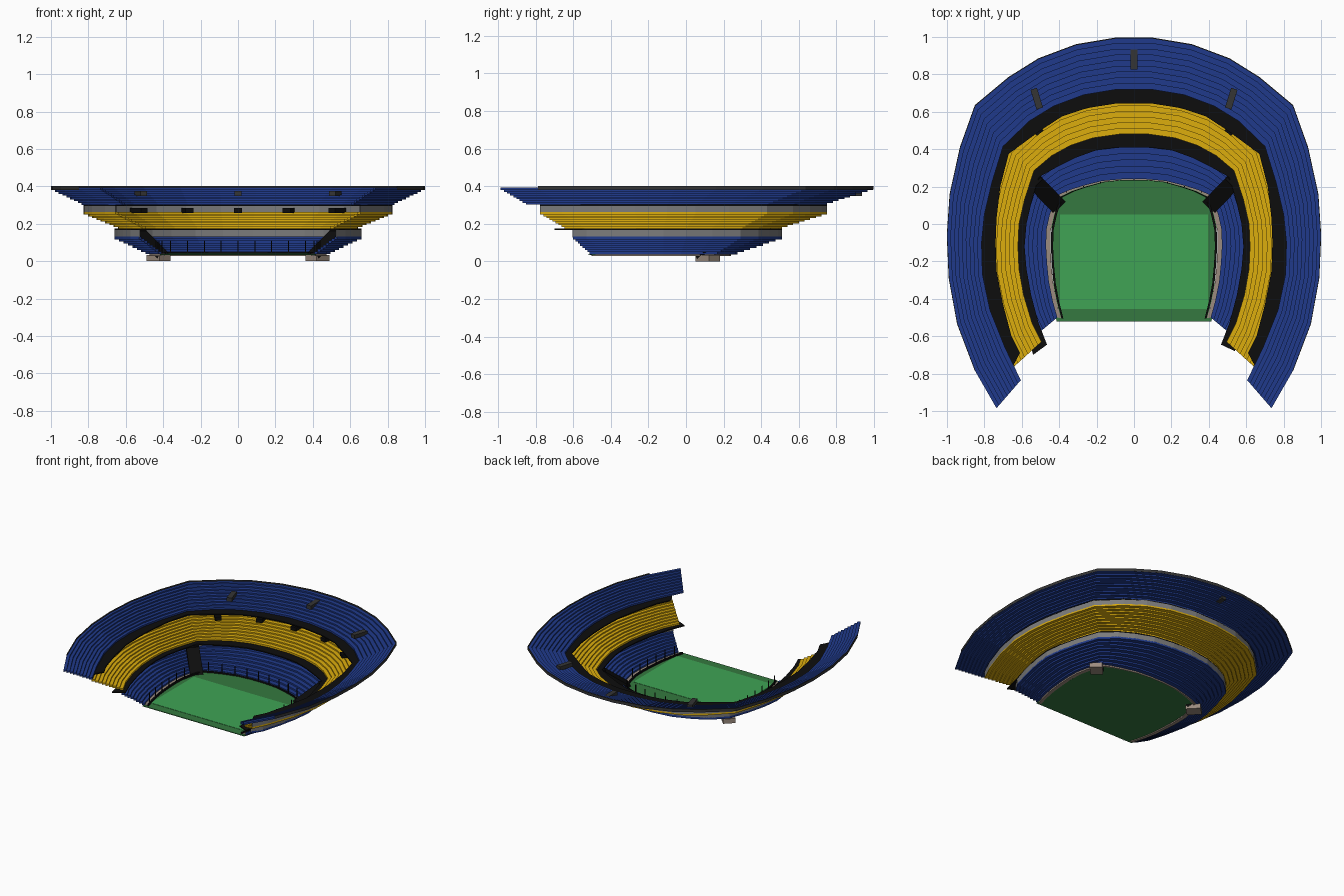
import bpy, bmesh, math
from mathutils import Vector, Matrix

if "Cube" in bpy.data.objects:
    bpy.data.objects.remove(bpy.data.objects["Cube"])


def material(name, rgb):
    m = bpy.data.materials.new(name)
    m.diffuse_color = (*rgb, 1)
    m.use_nodes = True
    m.node_tree.nodes["Principled BSDF"].inputs["Base Color"].default_value = m.diffuse_color
    return m


BLUE = material("seat_blue", (0.014, 0.042, 0.26))
GOLD = material("seat_gold", (0.72, 0.42, 0.004))
BLACK = material("black", (0.004, 0.004, 0.004))
DARK = material("dark_grey", (0.035, 0.035, 0.035))
GREY = material("concrete", (0.2, 0.2, 0.2))
TAN = material("clay", (0.33, 0.26, 0.21))
GRASS = material("grass", (0.05, 0.37, 0.09))
TURF = material("dark_grass", (0.035, 0.19, 0.05))


def finish(name, bm, mat):
    bmesh.ops.recalc_face_normals(bm, faces=bm.faces)
    me = bpy.data.meshes.new(name)
    bm.to_mesh(me)
    bm.free()
    me.materials.append(mat)
    ob = bpy.data.objects.new(name, me)
    bpy.context.collection.objects.link(ob)
    return ob


def full(half):
    return [(-x, y) for x, y in reversed(half)] + list(half)


def loft(name, inner, outer, profile, mat):
    """Sweep a closed (t, z) profile around the bowl; t runs inner to outer."""
    bm = bmesh.new()
    rings = []
    for (ax, ay), (bx, by) in zip(inner, outer):
        rings.append([bm.verts.new((ax + (bx - ax) * t, ay + (by - ay) * t, z))
                      for t, z in profile])
    n = len(profile)
    for a, b in zip(rings, rings[1:]):
        for i in range(n):
            j = (i + 1) % n
            bm.faces.new((a[i], a[j], b[j], b[i]))
    bm.faces.new(rings[0])
    bm.faces.new(rings[-1])
    return finish(name, bm, mat)


def rect(t0, t1, z0, z1):
    return [(t0, z0), (t1, z0), (t1, z1), (t0, z1)]


def steps(n, z0, z1):
    h = (z1 - z0) / n
    top = []
    for i in range(n):
        top += [(i / n, z0 + h * (i + 1)), ((i + 1) / n, z0 + h * (i + 1))]
    return top + [(t, z - 1.35 * h) for t, z in reversed(top)]


def box(name, loc, size, mat, angle=0, tilt=0):
    bm = bmesh.new()
    m = (Matrix.Translation(loc) @ Matrix.Rotation(angle, 4, 'Z')
         @ Matrix.Rotation(tilt, 4, 'X') @ Matrix.Diagonal((*size, 1)))
    bmesh.ops.create_cube(bm, size=1, matrix=m)
    return finish(name, bm, mat)


def slab(name, pts, z0, z1, mat):
    bm = bmesh.new()
    f = bm.faces.new([bm.verts.new((x, y, z0)) for x, y in pts])
    r = bmesh.ops.extrude_face_region(bm, geom=[f])
    for v in r["geom"]:
        if isinstance(v, bmesh.types.BMVert):
            v.co.z = z1
    return finish(name, bm, mat)


# Plan outlines of the right half, from back centre round to the front end
up_in = full([(.09, .72), (.27, .69), (.43, .63), (.56, .55), (.70, .415), (.76, .22),
              (.80, .05), (.815, -.1), (.81, -.27), (.77, -.46), (.69, -.66), (.605, -.835)])
up_out = full([(.10, .995), (.31, .96), (.51, .885), (.67, .785), (.85, .635), (.93, .41),
               (.985, .16), (1., -.06), (.99, -.29), (.945, -.535), (.85, -.785), (.735, -.985)])
mid_in = full([(.08, .48), (.22, .46), (.34, .42), (.44, .365), (.535, .285), (.585, .13),
               (.615, 0), (.62, -.12), (.615, -.24), (.59, -.38), (.545, -.53), (.495, -.63)])
mid_out = full([(.09, .75), (.28, .72), (.44, .66), (.57, .57), (.71, .43), (.77, .23),
                (.81, .05), (.825, -.1), (.82, -.27), (.78, -.46), (.71, -.66), (.655, -.775)])
mid_roof = full([(.09, .645), (.25, .62), (.385, .575), (.50, .50), (.67, .375), (.715, .2),
                 (.735, .03), (.74, -.1), (.735, -.25), (.70, -.43), (.655, -.6), (.61, -.69)])
low_in = full([(.06, .24), (.17, .23), (.27, .205), (.35, .18), (.415, .15), (.45, .05),
               (.468, -.03), (.47, -.12), (.465, -.21), (.455, -.31), (.435, -.41), (.41, -.5)])
low_out = full([(.08, .51), (.23, .49), (.36, .44), (.46, .385), (.56, .29), (.61, .14),
                (.645, 0), (.66, -.12), (.645, -.25), (.615, -.39), (.575, -.53), (.53, -.60)])
low_roof = full([(.08, .41), (.20, .395), (.31, .355), (.42, .30), (.51, .25), (.55, .11),
                 (.575, 0), (.585, -.12), (.575, -.24), (.55, -.38), (.51, -.53), (.465, -.645)])
low_roof_out = low_out[:]
low_roof_out[0], low_roof_out[-1] = (-.54, -.70), (.54, -.68)

# Three stepped seating tiers
loft("upper_seats", up_in, up_out, steps(9, .305, .393), BLUE)
loft("middle_seats", mid_in, mid_out, steps(9, .178, .262), GOLD)
loft("lower_seats", low_in, low_out, steps(8, .042, .132), BLUE)

# Concourse roofs, back walls and top rim
loft("middle_concourse_roof", mid_roof, mid_out, rect(0, 1, .294, .302), BLACK)
loft("lower_concourse_roof", low_roof, low_roof_out, rect(0, 1, .166, .174), BLACK)
loft("middle_back_wall", mid_roof, mid_out, rect(.9, 1, .258, .298), GREY)
loft("lower_back_wall", low_roof, low_out, rect(.9, 1, .128, .17), GREY)
loft("top_rim", up_in[1:-1], up_out[1:-1], rect(.985, 1.005, .382, .402), DARK)

# Field, infield and perimeter walls
edge = [(x, y) for x, y in low_in if y > .14]
slab("field", [(-.415, -.52), (-.44, -.2), (-.44, .05)] + edge
     + [(.44, .05), (.44, -.2), (.415, -.52)], .033, .038, TURF)
slab("infield", [(-.395, -.455), (.395, -.455), (.395, .05), (-.395, .05)], .037, .040, GRASS)
loft("clay_border", [(x * .93, y - .005) for x, y in low_in], low_in,
     rect(.3, 1.1, .028, .042), TAN)
loft("field_wall", [(x * .9, y - .008) for x, y in low_in], low_in,
     rect(.2, .45, .034, .05), BLACK)

# Posts along the field wall
for i in range(9):
    x = (i - 4) * .09
    y = .237 - .5 * x * x
    box("back_post", (x, y, .075), (.005, .005, .07), BLACK)
for s in (-1, 1):
    for y in (-.45, -.36, -.27, -.18, -.09, 0):
        x = .44 - .3 * (y + .12) ** 2
        box("side_post", (s * x, y, .075), (.005, .005, .07), BLACK)

# Corner ramps running from the concourse down to the field, with their mouths
for s in (-1, 1):
    a, b = Vector((s * .535, .23, .165)), Vector((s * .395, .085, .022))
    d = b - a
    yaw = math.atan2(-d.x, d.y)
    pitch = math.atan2(d.z, d.xy.length)
    box("corner_ramp", (a + b) / 2, (.088, d.length, .022), BLACK, yaw, pitch)
    box("ramp_mouth", (s * .425, .115, .017), (.085, .10, .034), TAN, yaw)
    box("ramp_portal", (s * .535, .23, .155), (.08, .05, .03), BLACK, yaw)

# Entrance boxes under the middle roof and on the upper tier
for x, y, a in ((0, .69, 0), (.27, .66, -.25), (.53, .52, -.7)):
    for s in ((1,) if x == 0 else (-1, 1)):
        box("middle_entrance", (s * x, y, .271), (.045, .09, .026), BLACK, s * a)
for x, y, a in ((0, .88, 0), (.52, .67, -.3)):
    for s in ((1,) if x == 0 else (-1, 1)):
        box("upper_entrance", (s * x, y, .362), (.036, .11, .028), DARK, s * a)
